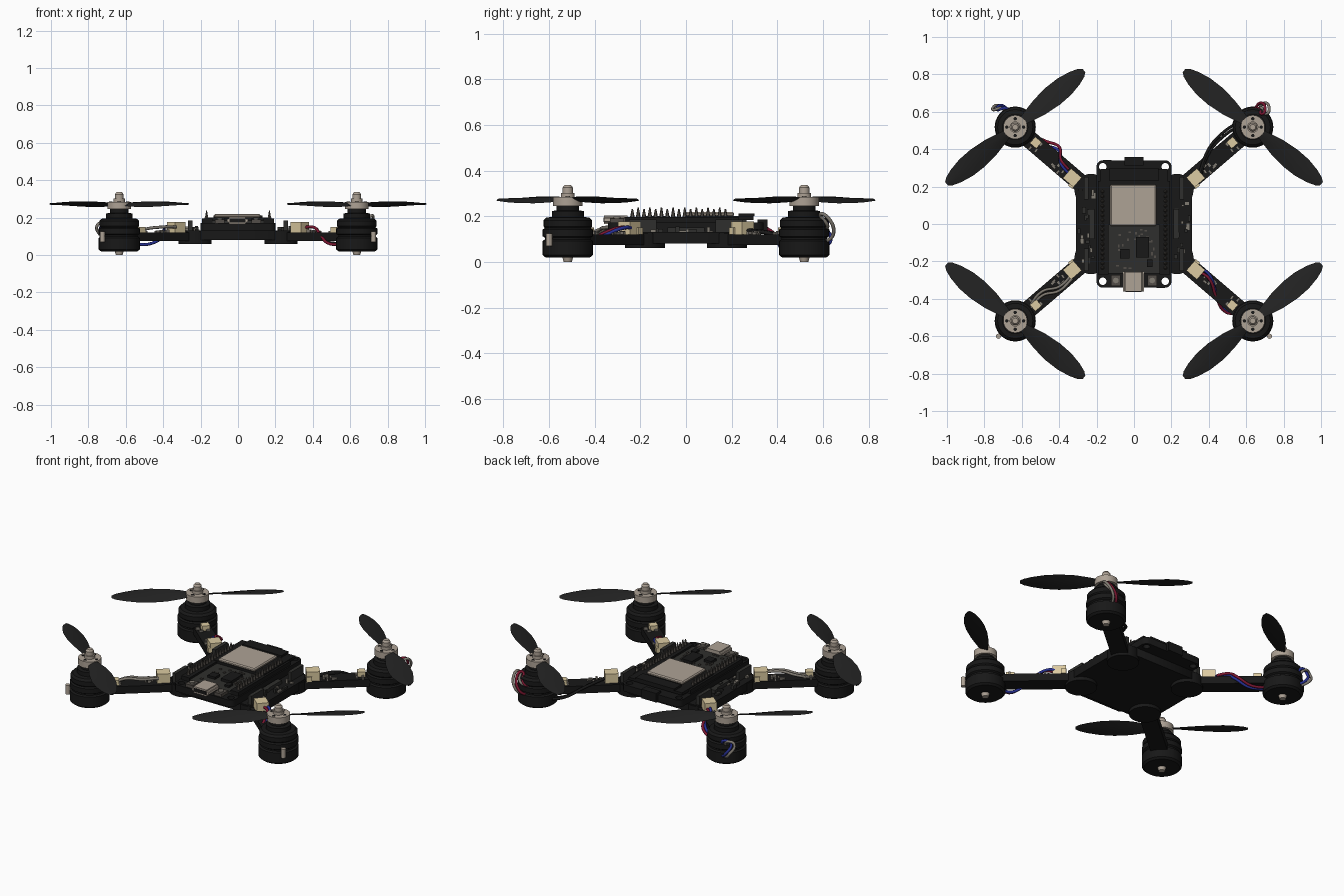
import bpy, bmesh, random
from math import sin, cos, pi, radians, atan2, hypot
from mathutils import Matrix, Vector

if "Cube" in bpy.data.objects:
    bpy.data.objects.remove(bpy.data.objects["Cube"])

random.seed(4)

def material(name, r, g, b):
    m = bpy.data.materials.new(name)
    m.diffuse_color = (r, g, b, 1)
    m.use_nodes = True
    m.node_tree.nodes["Principled BSDF"].inputs["Base Color"].default_value = m.diffuse_color
    return m

BLACK = material("black plastic", .009, .009, .009)
BLADE = material("charcoal blade", .016, .016, .016)
BOARD = material("dark grey board", .028, .028, .026)
PIN = material("dim pin metal", .085, .075, .065)
METAL = material("warm grey metal", .42, .36, .30)
CREAM = material("cream connector", .72, .60, .36)
RED = material("red wire", .20, .008, .03)
BLUE = material("blue wire", .02, .03, .30)
GREY = material("grey wire", .22, .20, .17)

MX, MY = .635, .518                       # motor axis in the +x +y quarter
ARM = atan2(MY - .18, MX - .24)           # arm heading

# ---------- helpers ----------
def emit(name, bm, mat, quad=False, angle=35):
    """Make an object, or four copies mirrored into each quarter."""
    signs = [(x, y) for x in (1, -1) for y in (1, -1)] if quad else [(1, 1)]
    bmesh.ops.recalc_face_normals(bm, faces=bm.faces)
    for sx, sy in signs:
        b = bm.copy()
        b.transform(Matrix.Diagonal((sx, sy, 1, 1)))
        if sx * sy < 0:
            bmesh.ops.reverse_faces(b, faces=b.faces)
        me = bpy.data.meshes.new(name)
        b.to_mesh(me)
        b.free()
        me.materials.append(mat)
        for p in me.polygons:
            p.use_smooth = True
        me.set_sharp_from_angle(angle=radians(angle))
        tag = ("_back" if sy > 0 else "_front") + ("_right" if sx > 0 else "_left") if quad else ""
        bpy.context.collection.objects.link(bpy.data.objects.new(name + tag, me))
    bm.free()

def box(bm, x, y, z0, z1, w, d, rot=0):
    mat = (Matrix.Translation((x, y, (z0 + z1) / 2)) @ Matrix.Rotation(rot, 4, 'Z')
           @ Matrix.Diagonal((w, d, z1 - z0, 1)))
    bmesh.ops.create_cube(bm, size=1, matrix=mat)

def cyl(bm, x, y, z0, z1, r, r2=None, n=24):
    bmesh.ops.create_cone(bm, cap_ends=True, segments=n, radius1=r, radius2=r if r2 is None else r2,
                          depth=z1 - z0, matrix=Matrix.Translation((x, y, (z0 + z1) / 2)))

def lathe(bm, x, y, profile, n=36):
    vs = [bm.verts.new((x + r, y, z)) for r, z in profile]
    es = [bm.edges.new(p) for p in zip(vs, vs[1:])]
    bmesh.ops.spin(bm, geom=vs + es, cent=(x, y, 0), axis=(0, 0, 1), angle=2 * pi, steps=n)
    bmesh.ops.remove_doubles(bm, verts=bm.verts, dist=1e-4)

def to_mesh(ob):
    bpy.context.collection.objects.link(ob)
    bpy.ops.object.select_all(action='DESELECT')
    ob.select_set(True)
    bpy.context.view_layer.objects.active = ob
    bpy.ops.object.convert(target='MESH')

def plate(name, loops, z0, z1, mat):
    """Flat plate from an outline and hole loops."""
    cu = bpy.data.curves.new(name, 'CURVE')
    cu.dimensions, cu.fill_mode, cu.extrude = '2D', 'BOTH', (z1 - z0) / 2
    for loop in loops:
        s = cu.splines.new('POLY')
        s.points.add(len(loop) - 1)
        s.use_cyclic_u = True
        for p, (x, y) in zip(s.points, loop):
            p.co = (x, y, 0, 1)
    cu.materials.append(mat)
    ob = bpy.data.objects.new(name, cu)
    ob.location.z = (z0 + z1) / 2
    to_mesh(ob)

def arc(x, y, r, a0=0, a1=360, n=16):
    return [(x + r * cos(radians(a0 + (a1 - a0) * i / n)),
             y + r * sin(radians(a0 + (a1 - a0) * i / n))) for i in range(n)]

def wire(name, pts, mat, r=.008):
    cu = bpy.data.curves.new(name, 'CURVE')
    cu.dimensions, cu.bevel_depth, cu.bevel_resolution, cu.resolution_u = '3D', r, 2, 6
    s = cu.splines.new('BEZIER')
    s.bezier_points.add(len(pts) - 1)
    for p, co in zip(s.bezier_points, pts):
        p.co = co
        p.handle_left_type = p.handle_right_type = 'AUTO'
    cu.materials.append(mat)
    to_mesh(bpy.data.objects.new(name, cu))

# ---------- motors ----------
bm = bmesh.new()
lathe(bm, MX, MY, [(0, .02), (.098, .02), (.11, .03), (.11, .092), (.1, .098), (.1, .106), (.11, .112),
                   (.11, .142), (.1, .148), (.106, .155), (.106, .182), (.094, .194), (.07, .197),
                   (.07, .222), (.05, .226), (.05, .25), (0, .25)])
emit("motor", bm, BLACK, True)

bm = bmesh.new()                          # hub, cap and lower shaft tip
cyl(bm, MX, MY, .245, .284, .064, n=32)
cyl(bm, MX, MY, .284, .302, .03)
lathe(bm, MX, MY, [(0, .30), (.023, .30), (.023, .325), (.015, .336), (0, .336)], 20)
cyl(bm, MX, MY, .0, .022, .018, .024)
emit("propeller_hub", bm, METAL, True)

bm = bmesh.new()                          # screw holes in the hub
for i in range(4):
    a = i * pi / 2
    cyl(bm, MX + .045 * cos(a), MY + .045 * sin(a), .28, .2855, .009, n=12)
emit("hub_screw", bm, BLACK, True)

# ---------- propeller blades ----------
bm = bmesh.new()
stations = [(.045, .022, 20), (.09, .034, 20), (.17, .052, 17), (.26, .061, 14), (.34, .058, 11),
            (.41, .044, 9), (.455, .028, 8), (.476, .012, 8)]
for flip in (0, pi):
    rings = []
    for r, half, tw in stations:
        ring = []
        for c, t in ((-1, 0), (-.4, .004), (.3, .005), (1, 0), (.3, -.003), (-.4, -.003)):
            off, th = c * half, radians(tw)
            v = Vector((r, off * cos(th), .272 + off * sin(th) + t))
            v.rotate(Matrix.Rotation(radians(140.5) + flip, 3, 'Z'))
            ring.append(bm.verts.new(v + Vector((MX, MY, 0))))
        rings.append(ring)
    for a, b in zip(rings, rings[1:]):
        for i in range(6):
            bm.faces.new((a[i], a[(i + 1) % 6], b[(i + 1) % 6], b[i]))
    bm.faces.new(rings[0])
    bm.faces.new(rings[-1])
emit("propeller", bm, BLADE, True)

# ---------- arms, root pads and connectors ----------
bm = bmesh.new()
box(bm, (MX + .24) / 2, (MY + .18) / 2, .075, .12, hypot(MX - .24, MY - .18), .095, ARM)
cyl(bm, .23, .18, .06, .125, .088, n=32)
emit("arm", bm, BLACK, True)

bm = bmesh.new()
box(bm, .33, .247, .12, .176, .075, .068, ARM)
box(bm, .335, .205, .12, .15, .03, .02, ARM)
box(bm, .525, .435, .12, .15, .045, .045, ARM)
emit("wire_connector", bm, CREAM, True)

bm = bmesh.new()                          # small parts on the arms
for i in range(9):
    s, t = random.uniform(.17, .40), random.uniform(-.036, .036)
    x, y = .24 + s * cos(ARM) - t * sin(ARM), .18 + s * sin(ARM) + t * cos(ARM)
    box(bm, x, y, .119, random.uniform(.126, .14), .022, .012, ARM + random.choice((0, pi / 2)))
emit("arm_component", bm, GREY, True)

# ---------- base plate ----------
oct_ = [(.31, .2), (.26, .262), (-.26, .262), (-.31, .2)]
plate("base_plate", [oct_ + [(-x, -y) for x, y in oct_]], .08, .13, BLACK)

bm = bmesh.new()
box(bm, .255, .19, .13, .185, .022, .12)
box(bm, .225, .03, .13, .15, .03, .1)
emit("side_header", bm, BOARD, True)

for name, mat, n in (("side_chip", BOARD, 22), ("side_resistor", GREY, 14)):
    bm = bmesh.new()
    for i in range(n):
        x = random.choice((-1, 1)) * random.uniform(.215, .295)
        box(bm, x, random.uniform(-.2, .2), .129, random.uniform(.135, .155),
            random.uniform(.01, .022), random.uniform(.012, .035))
    emit(name, bm, mat)

# ---------- controller frame with corner holes ----------
outline = (arc(.165, .305, .036, 0, 90, 6) + arc(-.165, .305, .036, 90, 180, 6)
           + arc(-.165, -.305, .036, 180, 270, 6) + arc(.165, -.305, .036, 270, 360, 6))
holes = [arc(x, y, .02) for x in (-.167, .167) for y in (-.306, .306)]
plate("controller_frame", [outline] + holes, .13, .172, BLACK)

bm = bmesh.new()
box(bm, 0, 0, .172, .184, .34, .53)
emit("controller_board", bm, BOARD)

bm = bmesh.new()
for s in (-1, 1):
    box(bm, s * .165, -.02, .165, .196, .055, .50)       # header strips
box(bm, 0, .335, .13, .185, .10, .045)                   # rear block
box(bm, 0, .145, .184, .2, .36, .30)                     # radio module board
box(bm, 0, .265, .2, .212, .26, .07)                     # aerial cover
box(bm, .045, -.125, .184, .2, .07, .11)                 # chips
box(bm, -.05, -.16, .184, .198, .05, .05)
box(bm, .085, -.21, .184, .196, .03, .04)
emit("module_and_chips", bm, BLACK)

bm = bmesh.new()                          # pins
for s in (-1, 1):
    for i in range(17):
        cyl(bm, s * .168, -.235 + i * .0255, .194, .238 if i % 2 else .232, .0105, .003, 6)
emit("header_pin", bm, PIN)

bm = bmesh.new()
box(bm, -.004, .10, .2, .219, .246, .222)
bmesh.ops.bevel(bm, geom=bm.edges[:], offset=.006, segments=1, affect='EDGES')
emit("radio_shield", bm, METAL)

bm = bmesh.new()
box(bm, -.003, -.308, .165, .204, .112, .104)
bmesh.ops.bevel(bm, geom=[e for e in bm.edges if abs(e.verts[0].co.y - e.verts[1].co.y) > .05],
                offset=.012, segments=3, affect='EDGES')
emit("charging_socket", bm, METAL)
bm = bmesh.new()
box(bm, -.003, -.3605, .174, .195, .086, .004)
emit("socket_opening", bm, BLACK)

bm = bmesh.new()                          # buttons and small board parts
for s in (-1, 1):
    box(bm, s * .097, -.302, .17, .19, .05, .06)
for i in range(26):
    box(bm, random.uniform(-.12, .12), random.uniform(-.24, -.03), .183, .19, .014, .009,
        random.choice((0, pi / 2)))
emit("board_button_and_resistor", bm, PIN)
bm = bmesh.new()
for s in (-1, 1):
    cyl(bm, s * .097, -.302, .19, .198, .015, n=16)
emit("button_cap", bm, GREY)

# ---------- wiring ----------
for k, (mat, o) in enumerate(((RED, 0), (BLUE, .022))):
    wire("front_right_wire", [(.34, -.25 + o, .145), (.40, -.29 + o, .15), (.44, -.39 + o, .11),
                              (.49, -.47 + o / 2, .06), (.56, -.48, .06)], mat)
    wire("back_right_loop", [(.64 + o, .60, .08), (.67 + o, .645, .12), (.70 + o, .625, .19),
                             (.69 + o, .59, .21), (.66 + o, .62, .16), (.62 + o, .61, .14)],
         RED if k == 0 else GREY)
    wire("back_left_loop", [(-.66 - o, .60, .06), (-.71 - o, .635, .1), (-.73 - o, .61, .16),
                            (-.69 - o, .62, .17), (-.66 - o, .60, .13)], BLUE if k == 0 else GREY)
    wire("front_left_wire", [(-.33, -.27 - o, .15), (-.40, -.335 - o, .15),
                             (-.49, -.36 - o, .14), (-.56, -.44 - o, .11)], GREY)
    wire("back_right_wire", [(.35, .25 + o, .14), (.40, .38 + o, .12), (.48, .47 + o, .07),
                             (.57, .53 + o, .06)], BLACK)
    wire("back_left_wire", [(-.35, .27 + o, .145), (-.39, .32 + o, .15), (-.40, .39 + o, .10),
                            (-.47, .42 + o, .06), (-.56, .46 + o, .06)], BLUE if k == 0 else RED)
bm = bmesh.new()                          # solder posts on the outer motor sides
for s in (-1, 1):
    cyl(bm, s * .725, -.6, .07, .125, .014, n=12)
emit("motor_post", bm, METAL)
